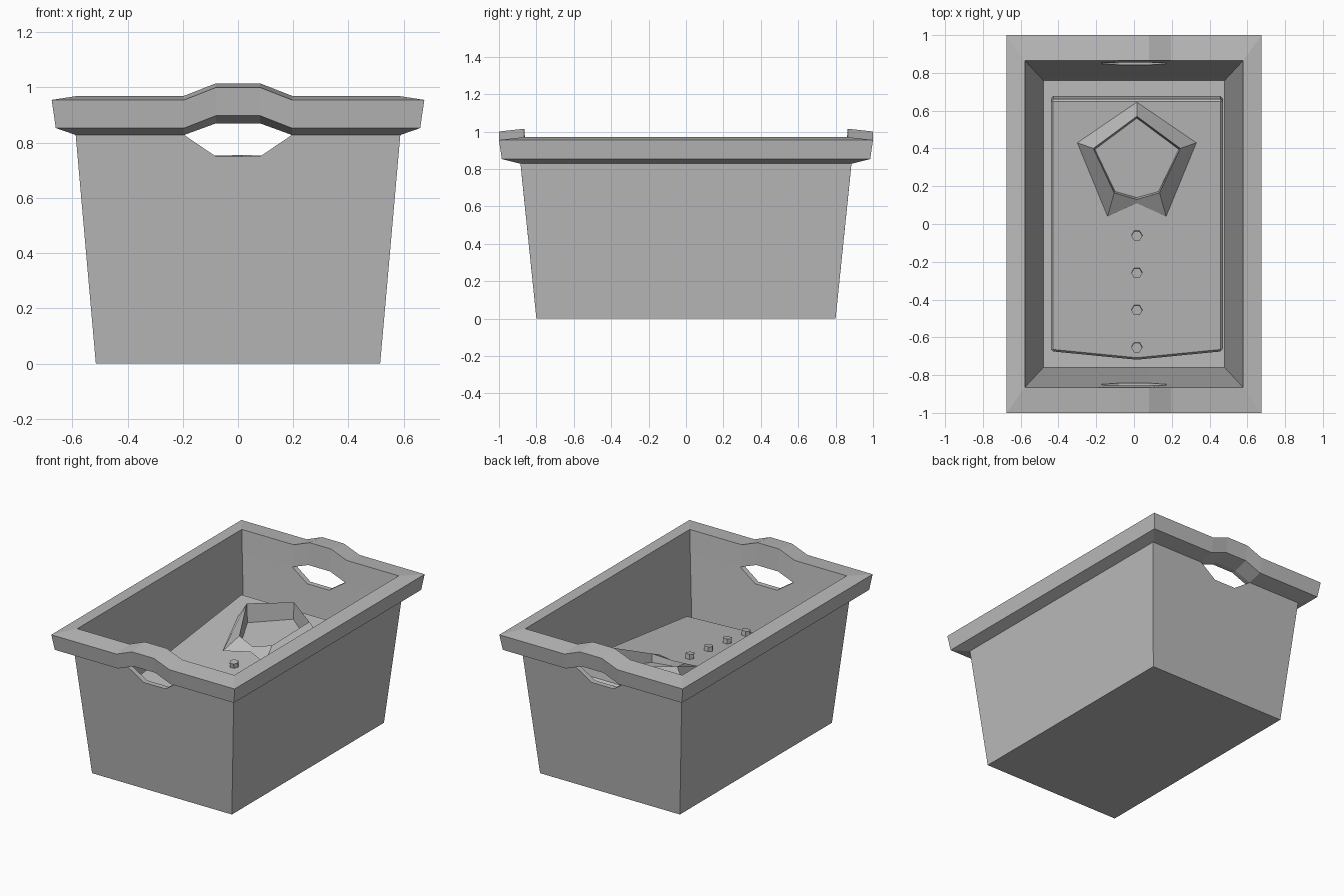
import bpy, bmesh
from math import atan, cos, sin, tau
from mathutils import Matrix

cube = bpy.data.objects.get("Cube")
if cube:
    bpy.data.objects.remove(cube)

GREY = (0.5, 0.5, 0.5, 1)
mat = bpy.data.materials.new("plain grey")
mat.use_nodes = True
mat.diffuse_color = GREY
bsdf = next(n for n in mat.node_tree.nodes if n.type == 'BSDF_PRINCIPLED')
bsdf.inputs["Base Color"].default_value = GREY


def finish(bm, name):
    bmesh.ops.remove_doubles(bm, verts=bm.verts, dist=0.0005)
    bmesh.ops.recalc_face_normals(bm, faces=bm.faces)
    mesh = bpy.data.meshes.new(name)
    bm.to_mesh(mesh)
    bm.free()
    mesh.materials.append(mat)
    obj = bpy.data.objects.new(name, mesh)
    bpy.context.collection.objects.link(obj)
    return obj


def loft(bm, a, b, segments=None):
    n = len(a)
    for i in (range(n) if segments is None else segments):
        j = (i + 1) % n
        bm.faces.new((a[i], a[j], b[j], b[i]))


# Crate: rectangular rings, with handle points on both short sides
GRIP = (-0.195, -0.08, 0.08, 0.195)
HANDLE_SEGMENTS = (1, 2, 3, 7, 8, 9)


def crate_ring(bm, hx, hy, z, lift=0.0, lean=0.0):
    ring = []
    for side in (-1, 1):
        for x in (-hx, *GRIP, hx):
            dz = lift if abs(x) == 0.08 else 0
            ring.append(bm.verts.new((-side * x, side * (hy + lean * dz), z + dz)))
    return ring


bm = bmesh.new()
bottom = crate_ring(bm, 0.515, 0.80, 0)
out_low = crate_ring(bm, 0.588, 0.885, 0.828, -0.078, 0.1)
out_up = crate_ring(bm, 0.588, 0.885, 0.828, 0.042)
rim_under = crate_ring(bm, 0.66, 0.985, 0.853, 0.045)
rim_outer = crate_ring(bm, 0.675, 1.0, 0.955, 0.045)
rim_inner = crate_ring(bm, 0.578, 0.865, 0.97, 0.045)
in_up = crate_ring(bm, 0.564, 0.85, 0.828, 0.042, 0.1)
in_low = crate_ring(bm, 0.564, 0.85, 0.828, -0.078, 0.1)
floor = crate_ring(bm, 0.48, 0.76, 0.04)
for a, b in ((bottom, out_low), (out_up, rim_under), (rim_under, rim_outer),
             (rim_outer, rim_inner), (rim_inner, in_up), (in_low, floor)):
    loft(bm, a, b)
# Walls of the handle holes
loft(bm, out_low, in_low, HANDLE_SEGMENTS)
loft(bm, out_up, in_up, HANDLE_SEGMENTS)
bm.faces.new(bottom)
bm.faces.new(floor)
finish(bm, "crate")

# The folded shirt leans up towards the back
CX, SLOPE, MID = 0.015, 0.12, 0.58
TILT = Matrix.Rotation(atan(SLOPE), 4, 'X')


def shirt_z(y):
    return MID + SLOPE * y


# Shirt body: a tilted slab with a pointed hem
bm = bmesh.new()
outline = [(-0.455, -0.68), (0, -0.725), (0.455, -0.68), (0.455, 0.665), (-0.455, 0.665)]
top = [bm.verts.new((x, y, 0)) for x, y in outline]
base = [bm.verts.new((x, y, -0.15)) for x, y in outline]
bm.faces.new(top)
bm.faces.new(base)
loft(bm, top, base)
bm.transform(Matrix.Translation((CX, 0, MID)) @ TILT)
shirt = finish(bm, "shirt_body")
bevel = shirt.modifiers.new("soft_edge", 'BEVEL')
bevel.width = 0.012
bevel.segments = 1

# Collar: right half of each outline, mirrored to the left
def collar_ring(bm, half, height):
    pts = half + [(-x, y, h) for x, y, h in half[-2:0:-1]]
    return [bm.verts.new((CX + x, y, h if height else shirt_z(y) + h)) for x, y, h in pts]


bm = bmesh.new()
hem = collar_ring(bm, [(0, 0.645, 0), (0.315, 0.43, 0), (0.155, 0.04, 0.008), (0, 0.11, 0.008)], False)
fold = collar_ring(bm, [(0, 0.57, 0.755), (0.23, 0.4, 0.752), (0.12, 0.165, 0.655), (0, 0.13, 0.63)], True)
lining = collar_ring(bm, [(0, 0.56, 0), (0.222, 0.395, 0), (0.115, 0.172, 0), (0, 0.14, 0)], False)
loft(bm, hem, fold)
loft(bm, fold, lining)
finish(bm, "collar")

# Buttons: six-sided discs down the front
for k in range(4):
    y = -0.06 - 0.197 * k
    bm = bmesh.new()
    rings = [[bm.verts.new((0.029 * cos(tau * i / 6), 0.029 * sin(tau * i / 6), z))
              for i in range(6)] for z in (-0.01, 0.03)]
    loft(bm, *rings)
    for ring in rings:
        bm.faces.new(ring)
    bm.transform(Matrix.Translation((CX, y, shirt_z(y))) @ TILT)
    finish(bm, f"button_{k + 1}")
